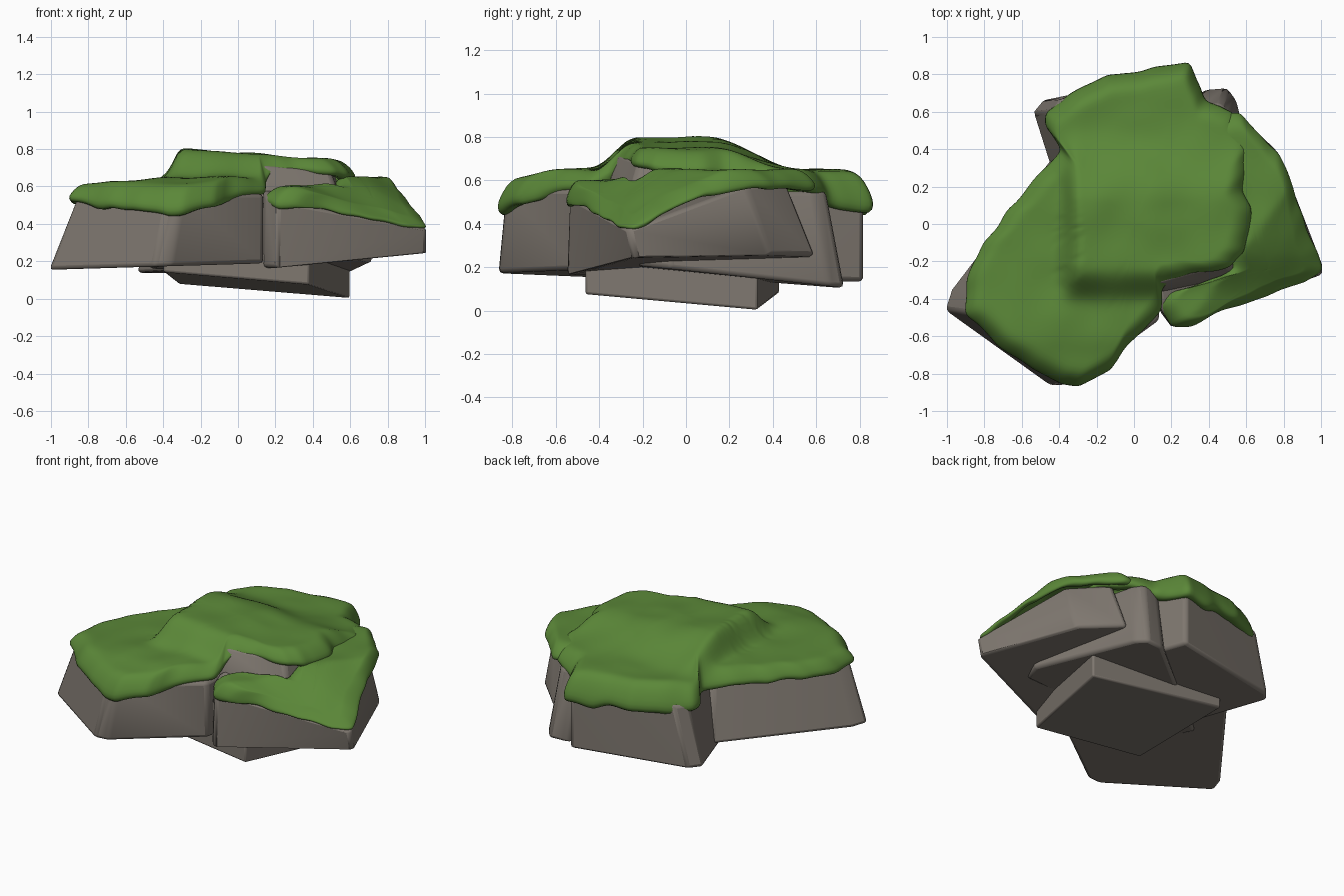
import bpy
import bmesh
import math
from mathutils import Vector, noise

if "Cube" in bpy.data.objects:
    bpy.data.objects.remove(bpy.data.objects["Cube"], do_unlink=True)


def make_material(name, colour):
    material = bpy.data.materials.new(name)
    material.use_nodes = True
    material.diffuse_color = (*colour, 1)
    material.node_tree.nodes["Principled BSDF"].inputs["Base Color"].default_value = (*colour, 1)
    return material


stone = make_material("warm grey stone", (0.21, 0.185, 0.16))
moss = make_material("moss green", (0.105, 0.245, 0.04))


def add_object(name, bm, material):
    mesh = bpy.data.meshes.new(name)
    bm.to_mesh(mesh)
    bm.free()
    mesh.materials.append(material)
    obj = bpy.data.objects.new(name, mesh)
    bpy.context.collection.objects.link(obj)
    bpy.ops.object.select_all(action="DESELECT")
    obj.select_set(True)
    bpy.context.view_layer.objects.active = obj
    return obj


def smoothstep(low, high, value):
    t = min(max((value - low) / (high - low), 0), 1)
    return t * t * (3 - 2 * t)


def plane_height(plane, x, y):
    base, slope_x, slope_y = plane
    return base + slope_x * x + slope_y * y


def rock(name, footprint, bottom, top, taper, pivot, ceiling=1.0, bevel=0.022):
    """Tapered slab between two tilted planes, with worn edges."""
    bm = bmesh.new()
    for x, y in footprint:
        bm.verts.new((x, y, plane_height(bottom, x, y)))
        tx = pivot[0] + (x - pivot[0]) * taper[0]
        ty = pivot[1] + (y - pivot[1]) * taper[1]
        bm.verts.new((tx, ty, min(plane_height(top, tx, ty), ceiling)))
    bmesh.ops.convex_hull(bm, input=bm.verts[:])
    bmesh.ops.dissolve_limit(bm, angle_limit=math.radians(2), verts=bm.verts[:], edges=bm.edges[:])
    bmesh.ops.recalc_face_normals(bm, faces=bm.faces[:])
    obj = add_object(name, bm, stone)
    mod = obj.modifiers.new("worn edges", "BEVEL")
    mod.width = bevel
    mod.segments = 2
    mod.limit_method = "ANGLE"
    mod.angle_limit = math.radians(20)
    bpy.ops.object.shade_smooth_by_angle(angle=math.radians(35))


def refine(outline, step=0.045):
    """Split the outline into short segments with a slightly ragged rim."""
    points = []
    for a, b in zip(outline, outline[1:] + outline[:1]):
        a, b = Vector(a), Vector(b)
        count = max(1, round((b - a).length / step))
        for i in range(count):
            p = a.lerp(b, i / count)
            points.append(p + 0.016 * noise.noise_vector(p * 9))
    return points


def moss_sheet(name, outline, centre, height):
    """Draped sheet: a rolled rim around a height field."""
    rim = refine(outline)
    spans = [math.hypot(p.x - centre[0], p.y - centre[1]) for p in rim]
    # distance in from the edge, share of the drop, extra height
    lip = [(0.07, 0, 0.0), (0.02, 0, -0.012), (0, 0.15, 0), (0.015, 0.45, 0), (0.05, 0.82, 0)]
    bm = bmesh.new()

    def place(p, scale, share, lift):
        x = centre[0] + (p.x - centre[0]) * scale
        y = centre[1] + (p.y - centre[1]) * scale
        field = height(x, y) + 0.014 * noise.noise((x * 5, y * 5, 0))
        field = max(field, p.z + 0.03 - (1 - scale) * 0.6)
        return bm.verts.new((x, y, p.z + (field - p.z) * share + lift))

    rings = [[place(p, 1 - min(inset / s, 0.35), share, lift) for p, s in zip(rim, spans)]
             for inset, share, lift in lip]
    for step in range(16, 0, -1):
        rings.append([place(p, (1 - min(0.09 / s, 0.45)) * step / 16, 1, 0)
                      for p, s in zip(rim, spans)])
    count = len(rim)
    for outer, inner in zip(rings, rings[1:]):
        for i in range(count):
            j = (i + 1) % count
            bm.faces.new((outer[i], outer[j], inner[j], inner[i]))
    hub = bm.verts.new((*centre, height(*centre)))
    for i in range(count):
        bm.faces.new((rings[-1][i], rings[-1][(i + 1) % count], hub))
    bmesh.ops.recalc_face_normals(bm, faces=bm.faces[:])
    obj = add_object(name, bm, moss)
    mod = obj.modifiers.new("soft surface", "SUBSURF")
    mod.levels = mod.render_levels = 1
    bpy.ops.object.shade_smooth()


# Stone slabs
rock("front_left_rock",
     [(-1.015, -.46), (-.45, -.865), (-.36, -.86), (.135, -.5), (.135, .36), (-.44, .36), (-.98, -.35)],
     (.185, .03, 0), (.56, 0, 0), (.86, .86), (.13, -.6))
rock("front_right_rock",
     [(.2, -.55), (1.015, -.24), (.77, .39), (.56, .6), (.3, .3), (.125, -.38), (.14, -.47)],
     (.175, .08, .05), (.712, -.27, .255), (.99, .87), (.95, -.45), ceiling=.59)
rock("back_rock",
     [(-.54, .6), (-.49, .66), (.28, .82), (.42, .4), (.2, -.1), (-.35, 0)],
     (.15, 0, -.02), (.56, 0, -.03), (.87, .95), (.28, .82))
rock("middle_rock",
     [(.5, .73), (.55, .66), (.72, -.08), (.66, -.22), (-.4, -.25), (-.48, 0), (.38, .72)],
     (.17, .021, -.103), (.55, 0, 0), (.88, .84), (.2, .2))
rock("base_rock",
     [(.38, -.465), (.6, .33), (-.32, .43), (-.4, -.42)],
     (.079, -.09, -.066), (.24, 0, 0), (1, 1), (0, 0), bevel=.012)
rock("upper_rock",
     [(-.28, -.26), (.15, -.39), (.56, -.27), (.58, .05), (.3, .22), (-.26, .18)],
     (.5, 0, 0), (.715, -.075, -.03), (.87, .83), (.05, .05))


# Moss heights
def main_height(x, y):
    plateau = .78 - .07 * x
    ground = .65 - .07 * max(0, -x - .3) - .2 * max(0, -y - .62) - .1 * max(0, y - .7)
    rise = smoothstep(-.39, -.31, x) * smoothstep(-.43, -.24, y) * (1 - smoothstep(.12, .52, y))
    return ground + (plateau - ground) * rise


def right_height(x, y):
    fall = .55 * max(0, .8 * x - .6 * y - .55)
    return .65 - fall - .05 * smoothstep(-.15, -.4, y)


# Moss cover
main_rim = [
    (-.3, -.875, .45), (-.13, -.785, .5), (-.07, -.69, .53), (.01, -.62, .55), (.15, -.47, .56),
    (.14, -.36, .62), (.2, -.3, .68), (.36, -.265, .68), (.52, -.23, .67), (.6, -.15, .64),
    (.64, .08, .63), (.58, .18, .62), (.63, .42, .58), (.53, .6, .55), (.38, .67, .5),
    (.35, .74, .47), (.3, .87, .45), (.1, .84, .45), (0, .82, .48), (-.15, .81, .48),
    (-.33, .71, .48), (-.48, .61, .49), (-.48, .52, .5), (-.4, .4, .53), (-.55, .23, .54),
    (-.83, -.13, .53), (-.895, -.3, .52), (-.9, -.48, .52), (-.75, -.635, .49), (-.55, -.775, .47),
    (-.38, -.87, .45)]
moss_sheet("main_moss", main_rim, (0, 0), main_height)

right_rim = [
    (.19, -.55, .49), (.3, -.545, .5), (.4, -.495, .5), (.7, -.395, .43), (.92, -.315, .39),
    (1.015, -.24, .38), (.89, .1, .53), (.78, .38, .57), (.55, .61, .56), (.45, .58, .56),
    (.42, .4, .57), (.5, .15, .57), (.5, -.1, .57), (.53, -.24, .57), (.38, -.31, .56),
    (.19, -.365, .55), (.13, -.44, .52)]
moss_sheet("right_moss", right_rim, (.72, -.24), right_height)
